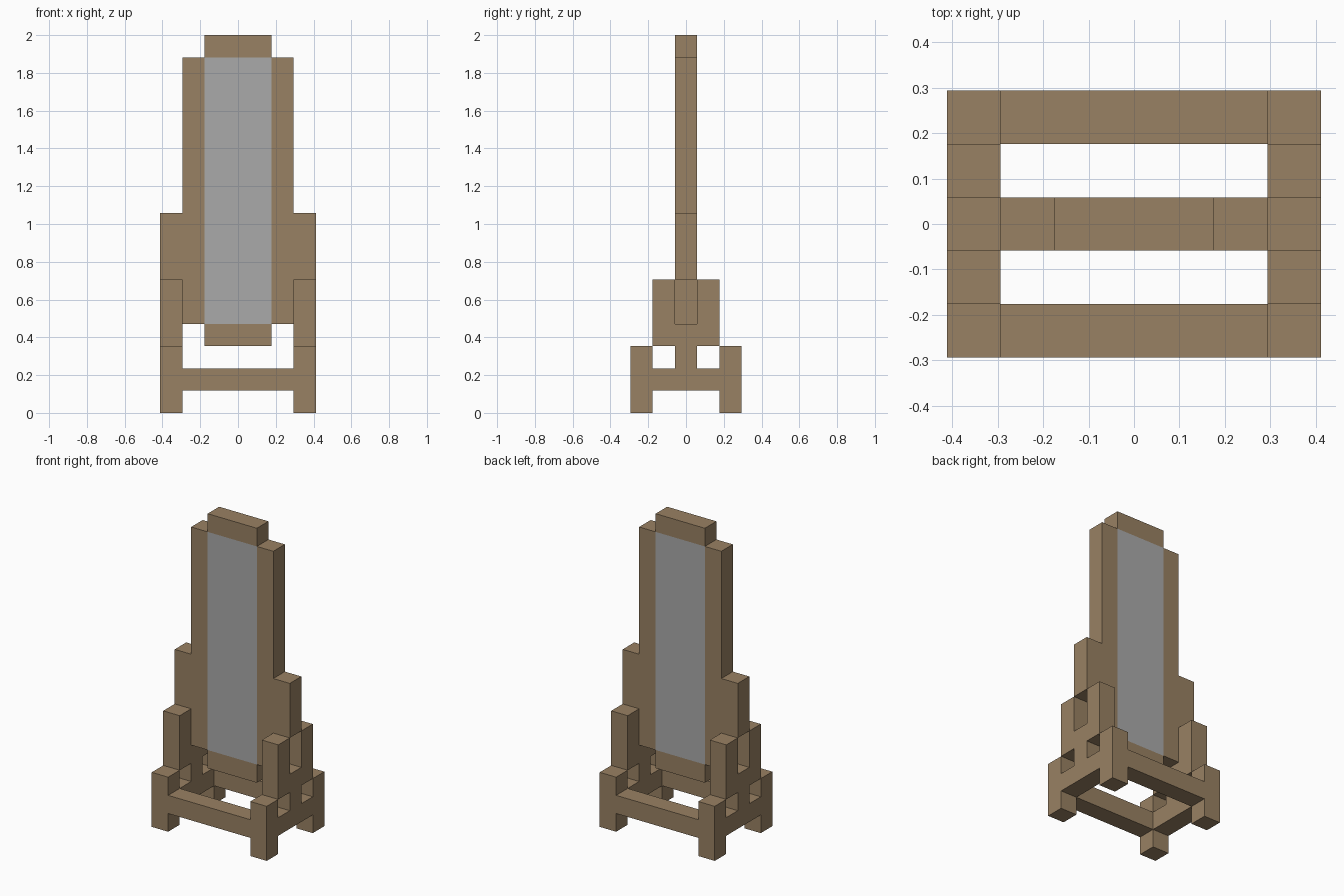
import bpy, bmesh
from mathutils import Vector

cube = bpy.data.objects.get("Cube")
if cube:
    bpy.data.objects.remove(cube, do_unlink=True)

U = 2 / 17  # one block of the model


def material(name, color):
    m = bpy.data.materials.new(name)
    m.use_nodes = True
    m.diffuse_color = (*color, 1)
    bsdf = next(n for n in m.node_tree.nodes if n.type == 'BSDF_PRINCIPLED')
    bsdf.inputs["Base Color"].default_value = (*color, 1)
    return m


wood = material("brown wood", (0.318, 0.220, 0.125))
slate = material("grey panel", (0.402, 0.402, 0.402))


def prism(name, outline, axis, start, end, mat):
    """Extrude an outline along x (outline in y, z) or y (outline in x, z)."""
    bm = bmesh.new()
    place = (lambda a, b, d: (d, a, b)) if axis == 'x' else (lambda a, b, d: (a, d, b))
    face = bm.faces.new([bm.verts.new(Vector(place(a, b, start)) * U) for a, b in outline])
    new = bmesh.ops.extrude_face_region(bm, geom=[face], use_keep_orig=True)["geom"]
    shift = Vector(place(0, 0, end - start)) * U
    bmesh.ops.translate(bm, vec=shift, verts=[g for g in new if isinstance(g, bmesh.types.BMVert)])
    bmesh.ops.recalc_face_normals(bm, faces=bm.faces)
    mesh = bpy.data.meshes.new(name)
    bm.to_mesh(mesh)
    bm.free()
    mesh.materials.append(mat)
    ob = bpy.data.objects.new(name, mesh)
    bpy.context.collection.objects.link(ob)
    return ob


def rect(x0, z0, x1, z1):
    return [(x0, z0), (x1, z0), (x1, z1), (x0, z1)]


# Side stand: feet, cross bar, two small openings and a slotted top
half = [(-1.5, 1), (-1.5, 0), (-2.5, 0), (-2.5, 3), (-1.5, 3),
        (-1.5, 2), (-.5, 2), (-.5, 3), (-1.5, 3),
        (-1.5, 6), (-.5, 6), (-.5, 4)]
stand = half + [(-y, z) for y, z in reversed(half)]

# Side rail of the tall panel, with the wing that rests above the slot
rail = [(1.5, 4), (2.5, 4), (2.5, 6), (3.5, 6), (3.5, 9), (2.5, 9), (2.5, 16), (1.5, 16)]

for side, s in (("left", 1), ("right", -1)):
    prism(side + "_stand", stand, 'x', 2.5 * s, 3.5 * s, wood)
    prism(side + "_rail", [(x * s, z) for x, z in rail], 'y', -.5, .5, wood)

# Long stretchers joining the stands
for name, y in (("front_stretcher", -2), ("back_stretcher", 2)):
    prism(name, rect(-2.5, 1, 2.5, 2), 'y', y - .5, y + .5, wood)

# Centre of the tall panel
prism("top_rail", rect(-1.5, 16, 1.5, 17), 'y', -.5, .5, wood)
prism("bottom_rail", rect(-1.5, 3, 1.5, 4), 'y', -.5, .5, wood)
prism("centre_panel", rect(-1.5, 4, 1.5, 16), 'y', -.5, .5, slate)
